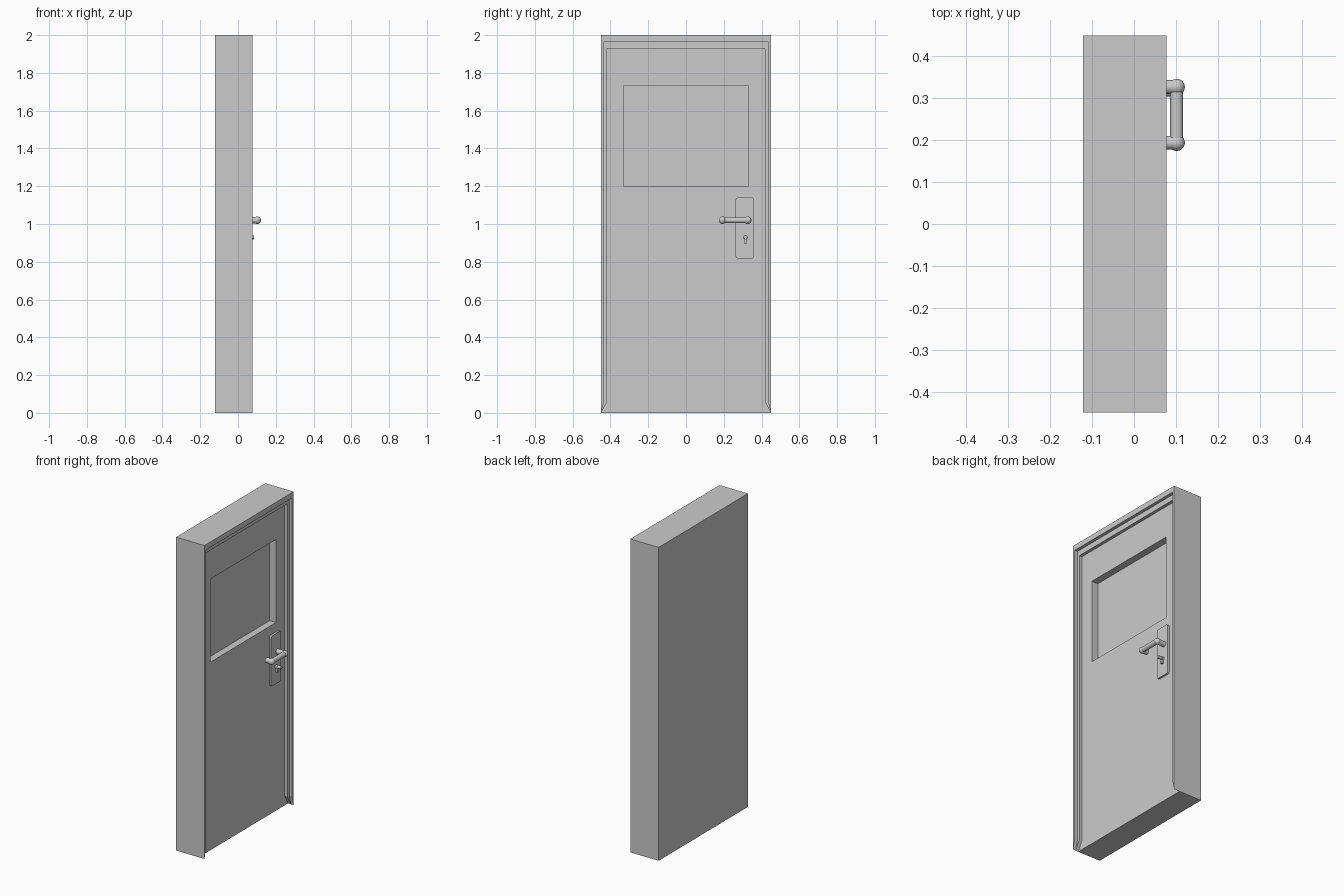
import bpy, bmesh, math
from mathutils import Vector

if "Cube" in bpy.data.objects:
    bpy.data.objects.remove(bpy.data.objects["Cube"])

FRONT, MID, DOOR, BACK = 0.078, 0.058, 0.038, -0.122
PLATE = 0.050


def make_object(name, bm):
    bmesh.ops.recalc_face_normals(bm, faces=bm.faces[:])
    mesh = bpy.data.meshes.new(name)
    bm.to_mesh(mesh)
    bm.free()
    obj = bpy.data.objects.new(name, mesh)
    bpy.context.collection.objects.link(obj)
    return obj


def smooth(obj, angle=35):
    bpy.ops.object.select_all(action='DESELECT')
    obj.select_set(True)
    bpy.context.view_layer.objects.active = obj
    bpy.ops.object.shade_smooth_by_angle(angle=math.radians(angle))


def extrude_outline(name, outline, x0, x1):
    """Solid from a (y, z) outline, running from x0 to x1."""
    bm = bmesh.new()
    face = bm.faces.new([bm.verts.new((x0, y, z)) for y, z in outline])
    out = bmesh.ops.extrude_face_region(bm, geom=[face])['geom']
    verts = [g for g in out if isinstance(g, bmesh.types.BMVert)]
    bmesh.ops.translate(bm, vec=(x1 - x0, 0, 0), verts=verts)
    return make_object(name, bm)


def rod(name, a, b, radius):
    a, b = Vector(a), Vector(b)
    bpy.ops.mesh.primitive_cylinder_add(vertices=24, radius=radius, depth=(b - a).length,
                                        location=(a + b) / 2)
    obj = bpy.context.object
    obj.rotation_euler = (b - a).to_track_quat('Z', 'Y').to_euler()
    obj.name = name
    smooth(obj)


# Door and stepped frame: nested arches, flaring out to the corner at the floor
bm = bmesh.new()


def arch(x, w, h):
    pts = [(-0.45, 0), (-w, 0.06), (-w, h), (w, h), (w, 0.06), (0.45, 0)]
    return [bm.verts.new((x, y, z)) for y, z in pts]


rings = [arch(BACK, 0.45, 2.0), arch(FRONT, 0.45, 2.0), arch(FRONT, 0.434, 1.965),
         arch(MID, 0.434, 1.965), arch(MID, 0.417, 1.93), arch(DOOR, 0.417, 1.93)]
for a, b in zip(rings, rings[1:]):
    for i in range(5):
        bm.faces.new((a[i], a[i + 1], b[i + 1], b[i]))
back, p = rings[0], rings[-1]
bm.faces.new(back)
bm.faces.new((back[0], back[5], p[5], p[0]))

# Window recess in the door leaf
corners = [(-0.33, 1.2), (-0.33, 1.73), (0.33, 1.73), (0.33, 1.2)]
w = [bm.verts.new((DOOR, y, z)) for y, z in corners]
pane = [bm.verts.new((DOOR - 0.045, y, z)) for y, z in corners]
for loop in ((p[0], p[1], p[2], w[1], w[0]), (p[2], p[3], w[2], w[1]),
             (p[3], p[4], p[5], w[3], w[2]), (p[5], p[0], w[0], w[3]), pane):
    bm.faces.new(loop)
for i in range(4):
    j = (i + 1) % 4
    bm.faces.new((w[i], w[j], pane[j], pane[i]))
bmesh.ops.remove_doubles(bm, verts=bm.verts[:], dist=1e-5)
make_object("door_and_frame", bm)

# Lock plate with rounded corners
cy, cz, hw, hh, r = 0.311, 0.979, 0.048, 0.161, 0.012
outline = []
for k, (sy, sz) in enumerate([(1, 1), (-1, 1), (-1, -1), (1, -1)]):
    for s in range(6):
        t = math.radians(90 * k + 18 * s)
        outline.append((cy + sy * (hw - r) + r * math.cos(t),
                        cz + sz * (hh - r) + r * math.sin(t)))
smooth(extrude_outline("lock_plate", outline, DOOR - 0.002, PLATE))

# Lock cylinder: keyhole-shaped body and protruding round barrel
ky, kz, kr = 0.315, 0.929, 0.012
arc = [math.radians(-55 + 290 * s / 20) for s in range(21)]
hole = [(ky + kr * math.cos(t), kz + kr * math.sin(t)) for t in arc]
hole += [(ky - 0.007, 0.896), (ky + 0.007, 0.896)]
smooth(extrude_outline("lock_body", hole, PLATE - 0.002, 0.062))
rod("lock_barrel", (PLATE, ky, kz), (0.086, ky, kz), 0.010)

# Lever handle: two legs, round elbows and a grip
hx, hz = 0.102, 1.02
for name, y, x0 in (("spindle", 0.327, PLATE - 0.002), ("return", 0.194, 0.066)):
    rod("handle_" + name, (x0, y, hz), (hx, y, hz), 0.0165)
    bpy.ops.mesh.primitive_uv_sphere_add(segments=24, ring_count=12, radius=0.0195,
                                         location=(hx, y, hz))
    bpy.context.object.name = "handle_elbow_" + name
    smooth(bpy.context.object)
rod("handle_grip", (hx, 0.194, hz), (hx, 0.327, hz), 0.0155)
